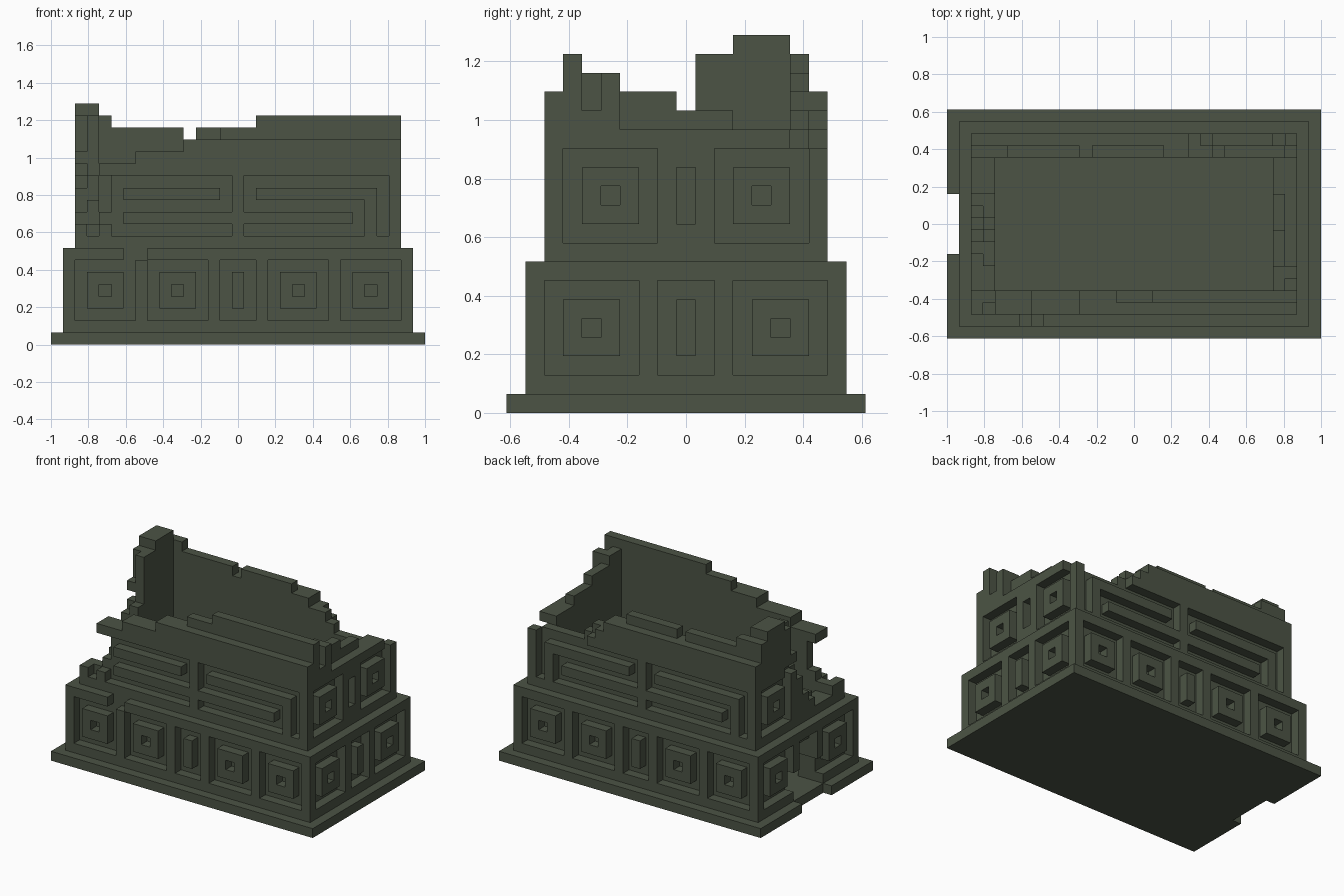
import bpy
import bmesh
from mathutils import Vector

if "Cube" in bpy.data.objects:
    bpy.data.objects.remove(bpy.data.objects["Cube"], do_unlink=True)

UNIT = 2 / 31          # edge of one building block
blocks = {}            # (x, y, z) -> part name

stone = bpy.data.materials.new("dark_green_stone")
stone.use_nodes = True
stone.diffuse_color = (0.072, 0.088, 0.059, 1)
bsdf = stone.node_tree.nodes["Principled BSDF"]
bsdf.inputs["Base Color"].default_value = stone.diffuse_color
bsdf.inputs["Roughness"].default_value = 0.9


def cells(xs, ys, zs):
    """All block positions in an inclusive box; a single number is one layer."""
    spans = [(s, s) if isinstance(s, int) else s for s in (xs, ys, zs)]
    (x0, x1), (y0, y1), (z0, z1) = spans
    return [(x, y, z) for x in range(x0, x1 + 1)
            for y in range(y0, y1 + 1) for z in range(z0, z1 + 1)]


def fill(part, xs, ys, zs):
    blocks.update((c, part) for c in cells(xs, ys, zs))


def carve(xs, ys, zs):
    for c in cells(xs, ys, zs):
        blocks.pop(c, None)


def face_box(axis, layer, along, zs):
    """Box arguments for a one-block layer on a wall facing x or y."""
    return (layer, along, zs) if axis == "x" else (along, layer, zs)


def square_panel(part, axis, layer, mid, low):
    """Sunken square with a raised square in it and a hole in its middle."""
    carve(*face_box(axis, layer, (mid - 2, mid + 2), (low, low + 4)))
    fill(part, *face_box(axis, layer, (mid - 1, mid + 1), (low + 1, low + 3)))
    carve(*face_box(axis, layer, mid, low + 2))


def bar_panel(part, axis, layer, low):
    """Narrow sunken panel with a raised upright bar."""
    carve(*face_box(axis, layer, (-1, 1), (low, low + 4)))
    fill(part, *face_box(axis, layer, 0, (low + 1, low + 3)))


def hook_panel(part, layer, side):
    """Long sunken panel with two interlocking raised bars."""
    def span(a, b):
        return (a, b) if side > 0 else (-b, -a)
    carve(span(1, 12), layer, (9, 13))
    fill(part, span(2, 11), layer, 12)
    fill(part, span(11, 11), layer, (9, 12))
    fill(part, span(1, 9), layer, 10)


def build(part):
    """Turn the exposed block sides of a part into one mesh."""
    bm = bmesh.new()
    verts = {}
    for cell in [c for c, name in blocks.items() if name == part]:
        for axis in range(3):
            for sign in (-1, 1):
                step = [0, 0, 0]
                step[axis] = sign
                if tuple(a + b for a, b in zip(cell, step)) in blocks:
                    continue
                u, v = (axis + 1) % 3, (axis + 2) % 3
                ring = []
                for du, dv in ((-1, -1), (1, -1), (1, 1), (-1, 1))[::sign]:
                    p = Vector(cell) + Vector((0, 0, 0.5))
                    p[axis] += sign / 2
                    p[u] += du / 2
                    p[v] += dv / 2
                    key = tuple(p)
                    if key not in verts:
                        verts[key] = bm.verts.new(p * UNIT)
                    ring.append(verts[key])
                bm.faces.new(ring)
    mesh = bpy.data.meshes.new(part)
    bm.to_mesh(mesh)
    bm.free()
    mesh.materials.append(stone)
    bpy.context.collection.objects.link(bpy.data.objects.new(part, mesh))


# Plinth with the entrance notch
fill("plinth", (-15, 15), (-9, 9), 0)
carve(-15, (-2, 2), 0)

# Lower tier: hollow, panelled on all sides
fill("lower_tier", (-14, 14), (-8, 8), (1, 7))
carve((-11, 11), (-5, 5), (1, 7))
for side in (-1, 1):
    for mid in (-11, -5, 5, 11):
        square_panel("lower_tier", "y", 8 * side, mid, 2)
    for mid in (-5, 5):
        square_panel("lower_tier", "x", 14 * side, mid, 2)
    bar_panel("lower_tier", "y", 8 * side, 2)
    bar_panel("lower_tier", "x", 14 * side, 2)

# Doorway and chipped ledge
carve((-14, -12), (-2, 2), (1, 3))
carve((-14, -12), (-1, 1), (4, 5))
carve((-9, -8), -8, 7)

# Ruined upper walls: runs of (start, end, top) along each layer
front_outer = [(-13, -12, 9), (-11, -9, 14), (-8, -5, 15), (-4, 13, 16)]
front_inner = [(-13, -12, 9), (-11, -9, 14), (-8, -5, 15), (-4, -2, 16),
               (-1, 1, 17), (2, 13, 18)]
back_outer = [(-13, 4, 16), (5, 5, 15), (6, 6, 14), (7, 13, 13)]
back_inner = [(-13, -11, 18), (-10, -5, 17), (-4, -4, 16), (-3, 2, 17),
              (3, 4, 16), (5, 6, 15), (7, 7, 14), (8, 13, 13)]
left_outer = [(-5, -5, 15), (-4, -4, 17), (-3, 5, 14)]
left_inner = [(-5, -4, 17), (-3, -1, 16), (0, 2, 15), (3, 5, 14)]
right_outer = [(-5, -3, 8), (-2, -2, 9), (-1, -1, 10), (0, 0, 12),
               (1, 2, 18), (3, 5, 19)]
right_inner = [(-5, -4, 8), (-3, -2, 9), (-1, -1, 11), (0, 0, 13),
               (1, 2, 18), (3, 5, 19)]
for axis, layer, runs in (("y", -7, front_outer), ("y", -6, front_inner),
                          ("y", 7, back_outer), ("y", 6, back_inner),
                          ("x", 13, left_outer), ("x", 12, left_inner),
                          ("x", -13, right_outer), ("x", -12, right_inner)):
    for start, end, top in runs:
        fill("upper_walls", *face_box(axis, layer, (start, end), (8, top)))

# Upper wall panels
for side in (-1, 1):
    hook_panel("upper_walls", -7, side)
    hook_panel("upper_walls", 7, side)
square_panel("upper_walls", "x", 13, -4, 9)
square_panel("upper_walls", "x", 13, 4, 9)
square_panel("upper_walls", "x", -13, 4, 9)
carve(13, 0, (10, 12))

# Broken front corner and ragged edge beside the entrance
carve((-13, -10), -7, (10, 13))
carve((-13, -11), -6, (11, 13))
carve(-13, (1, 2), 14)
carve(-13, 1, (16, 18))

for name in ("plinth", "lower_tier", "upper_walls"):
    build(name)
